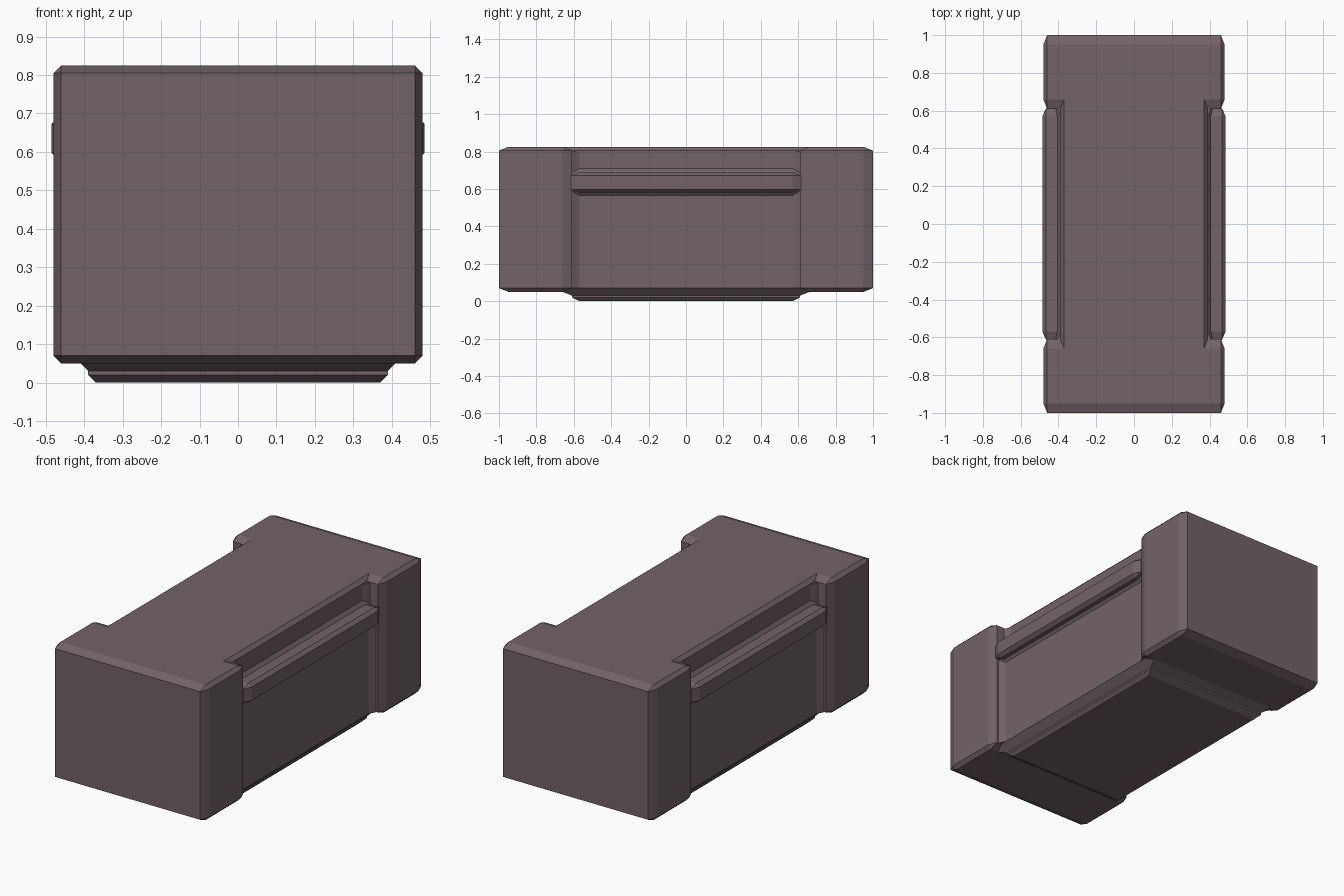
import bpy, bmesh
from itertools import product

if "Cube" in bpy.data.objects:
    bpy.data.objects.remove(bpy.data.objects["Cube"])

mat = bpy.data.materials.new("dusty_brown")
mat.diffuse_color = (0.17, 0.125, 0.135, 1)
mat.use_nodes = True
mat.node_tree.nodes["Principled BSDF"].inputs["Base Color"].default_value = mat.diffuse_color


def finish(name, bm):
    bmesh.ops.recalc_face_normals(bm, faces=bm.faces)
    mesh = bpy.data.meshes.new(name)
    bm.to_mesh(mesh)
    bm.free()
    mesh.materials.append(mat)
    obj = bpy.data.objects.new(name, mesh)
    bpy.context.collection.objects.link(obj)
    return obj


def hull(name, points):
    bm = bmesh.new()
    for p in points:
        bm.verts.new(p)
    bmesh.ops.convex_hull(bm, input=bm.verts)
    bmesh.ops.dissolve_limit(bm, angle_limit=0.01, verts=bm.verts, edges=bm.edges)
    return finish(name, bm)


def chamfer_box(name, lo, hi, b):
    """Box with a different chamfer along each axis."""
    points = []
    for signs in product((0, 1), repeat=3):
        outer = [hi[i] if signs[i] else lo[i] for i in range(3)]
        inner = [hi[i] - b[i] if signs[i] else lo[i] + b[i] for i in range(3)]
        points += [[outer[i] if i == axis else inner[i] for i in range(3)]
                   for axis in range(3)]
    return hull(name, points)


def stacked_rings(name, rings):
    """Rectangular rings (half x, half y, z) joined from bottom to top."""
    bm = bmesh.new()
    loops = [[bm.verts.new((sx * x, sy * y, z))
              for sx, sy in ((-1, -1), (1, -1), (1, 1), (-1, 1))]
             for x, y, z in rings]
    for a, b in zip(loops, loops[1:]):
        for i in range(4):
            j = (i + 1) % 4
            bm.faces.new((a[i], a[j], b[j], b[i]))
    bm.faces.new(loops[0][::-1])
    bm.faces.new(loops[-1])
    return finish(name, bm)


# Recessed middle body with bottom step, side panels and upper side recess
body = stacked_rings("case_body", [
    (0.37, 0.57, 0.0), (0.39, 0.61, 0.02), (0.39, 0.61, 0.03),
    (0.41, 0.66, 0.05), (0.43, 0.66, 0.07), (0.43, 0.66, 0.565),
    (0.45, 0.66, 0.59), (0.41, 0.66, 0.685), (0.39, 0.66, 0.71),
    (0.39, 0.66, 0.805), (0.37, 0.66, 0.825)])

# End blocks
parts = [chamfer_box(name, (-0.48, y0, 0.05), (0.48, y1, 0.825), (0.02, 0.05, 0.02))
         for name, y0, y1 in (("front_block", -1, -0.61), ("back_block", 0.61, 1))]

# Side rails
parts += [chamfer_box(name, (x0, -0.615, 0.58), (x1, 0.615, 0.69), (0.02, 0.045, 0.017))
          for name, x0, x1 in (("left_rail", -0.485, -0.385), ("right_rail", 0.385, 0.485))]

# Slanted fillets where the panels and recess walls meet the end blocks
for sx, sy in product((-1, 1), repeat=2):
    for x, z0, z1 in ((0.43, 0.07, 0.59), (0.39, 0.66, 0.80)):
        parts.append(hull("corner_fillet", [
            (sx * px, sy * py, z) for z in (z0, z1)
            for px, py in ((x - 0.01, 0.55), (x, 0.57), (x + 0.02, 0.61),
                           (x + 0.02, 0.63), (x - 0.01, 0.63))]))

# Weld everything into one clean shell without hidden inner faces
bpy.context.view_layer.objects.active = body
for part in parts:
    mod = body.modifiers.new("weld_" + part.name, 'BOOLEAN')
    mod.operation = 'UNION'
    mod.solver = 'EXACT'
    mod.object = part
    bpy.ops.object.modifier_apply(modifier=mod.name)
    bpy.data.objects.remove(part)
